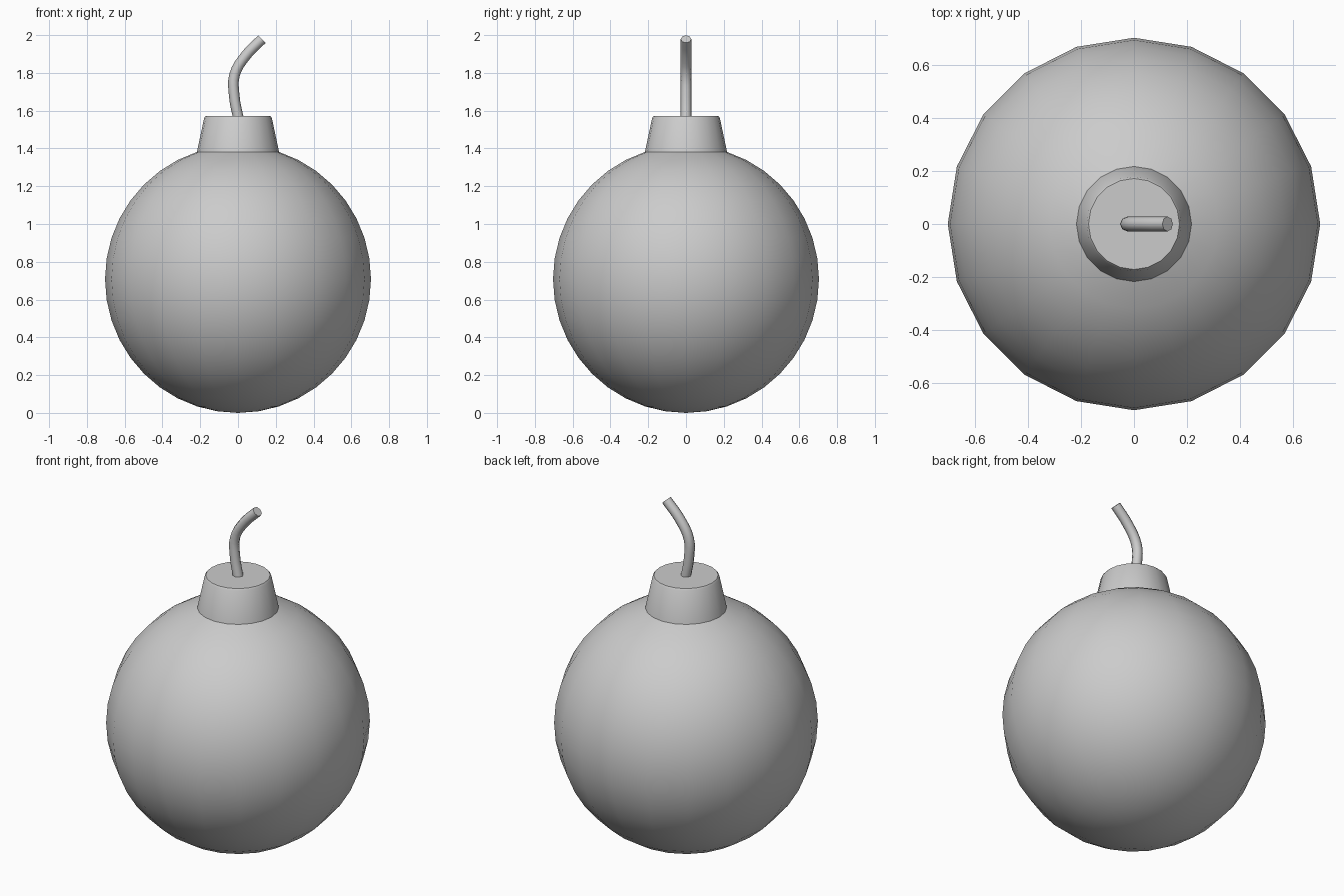
import bpy
import bmesh
import math

cube = bpy.data.objects.get("Cube")
if cube:
    bpy.data.objects.remove(cube, do_unlink=True)

SIDES = 20
RADIUS, HALF_HEIGHT = 0.704, 0.708


def smooth(obj, angle):
    bpy.ops.object.select_all(action='DESELECT')
    obj.select_set(True)
    bpy.context.view_layer.objects.active = obj
    bpy.ops.object.shade_smooth_by_angle(angle=math.radians(angle))


def lathe(name, profile):
    """Spin an (r, z) profile around the z axis."""
    bm = bmesh.new()
    verts = [bm.verts.new((r, 0, z)) for r, z in profile]
    edges = [bm.edges.new(pair) for pair in zip(verts, verts[1:])]
    bmesh.ops.spin(bm, geom=verts + edges, cent=(0, 0, 0), axis=(0, 0, 1),
                   angle=math.tau, steps=SIDES, use_duplicate=False)
    bmesh.ops.remove_doubles(bm, verts=bm.verts, dist=0.0005)
    bmesh.ops.recalc_face_normals(bm, faces=bm.faces)
    mesh = bpy.data.meshes.new(name)
    bm.to_mesh(mesh)
    bm.free()
    obj = bpy.data.objects.new(name, mesh)
    bpy.context.collection.objects.link(obj)
    smooth(obj, 35)
    return obj


# Round body, open under the neck
angles = [math.pi * i / SIDES for i in range(SIDES - 1)]
body_profile = [(RADIUS * math.sin(a), HALF_HEIGHT * (1 - math.cos(a))) for a in angles]
lathe("body", body_profile)

# Tapered neck, starting on the body's last ring, with a softened rim
neck_base = body_profile[-1]
lathe("neck", [neck_base, (0.179, 1.562), (0.172, 1.571), (0, 1.571)])

# Bent fuse, a round tube with a closed tip
path = [(0.004, 1.55), (-0.02, 1.68), (-0.018, 1.79), (0.04, 1.89), (0.127, 1.979)]
curve = bpy.data.curves.new("fuse", 'CURVE')
curve.dimensions = '3D'
curve.bevel_depth = 0.028
curve.bevel_resolution = 2
curve.resolution_u = 4
curve.use_fill_caps = True
spline = curve.splines.new('BEZIER')
spline.bezier_points.add(len(path) - 1)
for point, (x, z) in zip(spline.bezier_points, path):
    point.co = (x, 0, z)
    point.handle_left_type = point.handle_right_type = 'AUTO'
fuse = bpy.data.objects.new("fuse", curve)
bpy.context.collection.objects.link(fuse)
bpy.ops.object.select_all(action='DESELECT')
fuse.select_set(True)
bpy.context.view_layer.objects.active = fuse
bpy.ops.object.convert(target='MESH')
smooth(bpy.context.view_layer.objects.active, 50)
